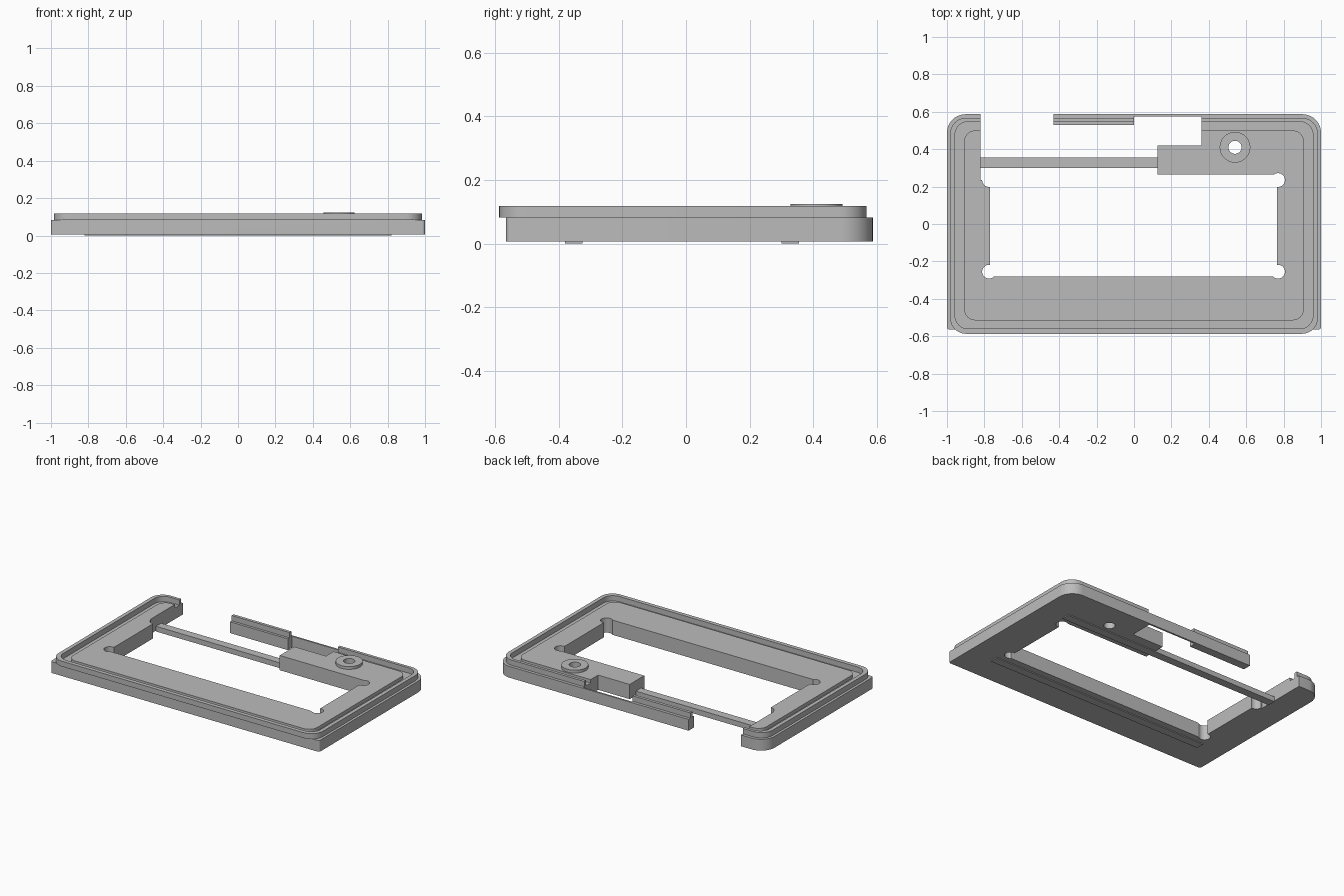
import bpy, bmesh, math

if "Cube" in bpy.data.objects:
    bpy.data.objects.remove(bpy.data.objects["Cube"])

grey = bpy.data.materials.new("plain grey")
grey.use_nodes = True
GREY = (0.5, 0.5, 0.5, 1)
grey.diffuse_color = GREY
grey.node_tree.nodes["Principled BSDF"].inputs["Base Color"].default_value = GREY


def prism(name, pts, z0, z1):
    """Extrude a flat outline between two heights."""
    bm = bmesh.new()
    face = bm.faces.new([bm.verts.new((x, y, z0)) for x, y in pts])
    new = bmesh.ops.extrude_face_region(bm, geom=[face])["geom"]
    for v in new:
        if isinstance(v, bmesh.types.BMVert):
            v.co.z = z1
    bmesh.ops.recalc_face_normals(bm, faces=bm.faces)
    mesh = bpy.data.meshes.new(name)
    bm.to_mesh(mesh)
    bm.free()
    mesh.materials.append(grey)
    ob = bpy.data.objects.new(name, mesh)
    bpy.context.collection.objects.link(ob)
    return ob


def rounded(x0, x1, y0, y1, front_r, back_r, steps=10):
    """Rectangle outline with separate front and back corner radii."""
    pts = []
    corners = ((x1, y1, -1, -1, back_r), (x0, y1, 1, -1, back_r),
               (x0, y0, 1, 1, front_r), (x1, y0, -1, 1, front_r))
    for k, (x, y, sx, sy, r) in enumerate(corners):
        for i in range(steps + 1):
            a = (k + i / steps) * math.pi / 2
            pts.append((x + sx * r + r * math.cos(a), y + sy * r + r * math.sin(a)))
    return pts


def rect(x0, x1, y0, y1):
    return [(x0, y0), (x1, y0), (x1, y1), (x0, y1)]


def circle(x, y, r, n=40):
    return [(x + r * math.cos(i * math.tau / n), y + r * math.sin(i * math.tau / n))
            for i in range(n)]


def combine(target, other, operation):
    """Apply a boolean and remove the helper."""
    mod = target.modifiers.new("join", "BOOLEAN")
    mod.operation, mod.object, mod.solver = operation, other, "EXACT"
    bpy.ops.object.select_all(action="DESELECT")
    bpy.context.view_layer.objects.active = target
    target.select_set(True)
    bpy.ops.object.modifier_apply(modifier=mod.name)
    bpy.data.objects.remove(other)


def cut(target, pts, z0=-1, z1=1):
    combine(target, prism("cutter", pts, z0, z1), "DIFFERENCE")


BASE, STEP, DECK, RIM, TOP = 0.006, 0.082, 0.105, 0.118, 0.124

# Lower tray, square at the front and rounded at the back
frame = prism("frame", rounded(-1, 1, -0.565, 0.587, 0.015, 0.1), BASE, STEP)

# Raised lip, shifted forward over the tray
lip = prism("lip", rounded(-0.983, 0.983, -0.587, 0.567, 0.085, 0.085), STEP, RIM)
cut(lip, rounded(-0.957, 0.957, -0.56, 0.547, 0.07, 0.07))
combine(frame, lip, "UNION")

# Inner deck and screw boss
deck = prism("deck", rounded(-0.908, 0.908, -0.515, 0.5, 0.06, 0.06), STEP, DECK)
combine(frame, deck, "UNION")
combine(frame, prism("boss", circle(0.54, 0.41, 0.082), 0.09, TOP), "UNION")
cut(frame, circle(0.54, 0.41, 0.035))

# Window with relieved corners
cut(frame, rect(-0.77, 0.765, -0.28, 0.265))
for x in (-0.775, 0.77):
    for y in (-0.255, 0.235):
        cut(frame, circle(x, y, 0.037, 28))

# Open bay, back gap and notch beside the thin back strip
cut(frame, rect(-0.82, 0.125, 0.236, 0.53))
cut(frame, rect(-0.82, -0.43, 0.4, 0.8))
cut(frame, rect(0, 0.36, 0.42, 0.575))
cut(frame, rect(0.05, 0.2, 0.42, 0.55))
cut(frame, rect(0, 0.36, 0.42, 0.8), STEP)

# Cross rod over the bay and shallow ribs underneath
prism("cross_rod", rect(-0.82, 0.125, 0.3, 0.355), 0, 0.035)
prism("back_rib", rect(0.125, 0.82, 0.3, 0.355), 0, BASE)
prism("front_rib", rect(-0.82, 0.82, -0.38, -0.325), 0, BASE)

bpy.ops.object.select_all(action="DESELECT")
frame.select_set(True)
bpy.context.view_layer.objects.active = frame
bpy.ops.object.shade_smooth_by_angle(angle=math.radians(30))
